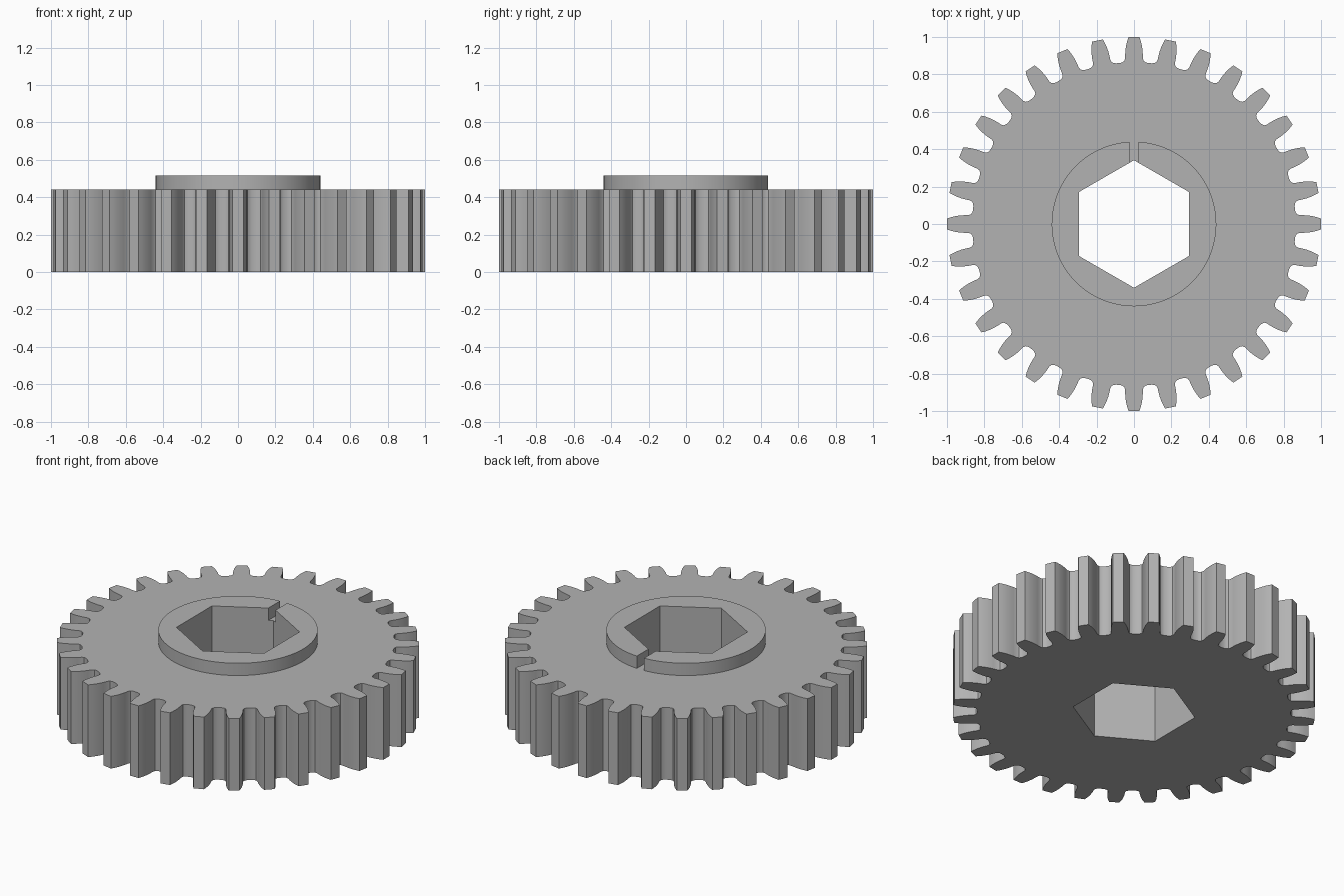
import bpy, bmesh
from math import sin, cos, pi, radians, sqrt, asin
from mathutils import Matrix, Vector

cube = bpy.data.objects.get("Cube")
if cube:
    bpy.data.objects.remove(cube, do_unlink=True)

TEETH = 32
GEAR_TOP, HUB_TOP = 0.44, 0.515
HEX_R, HUB_R, SLOT = 0.341, 0.44, 0.024

grey = bpy.data.materials.new("plain grey")
grey.use_nodes = True
colour = (0.45, 0.45, 0.45, 1)
grey.diffuse_color = colour
grey.node_tree.nodes["Principled BSDF"].inputs["Base Color"].default_value = colour


def plate(name, loops, z0, z1, open_bottom=False):
    """Fill outer and hole loops, then extrude them from z0 to z1."""
    bm = bmesh.new()
    for loop in loops:
        verts = [bm.verts.new((x, y, z0)) for x, y in loop]
        for i, v in enumerate(verts):
            bm.edges.new((verts[i - 1], v))
    bmesh.ops.triangle_fill(bm, edges=bm.edges[:], use_beauty=True)
    base = bm.faces[:]
    grown = bmesh.ops.extrude_face_region(bm, geom=base, use_keep_orig=True)["geom"]
    top = [g for g in grown if isinstance(g, bmesh.types.BMVert)]
    bmesh.ops.translate(bm, vec=(0, 0, z1 - z0), verts=top)
    bmesh.ops.recalc_face_normals(bm, faces=bm.faces[:])
    if open_bottom:
        low = [f for f in bm.faces if all(abs(v.co.z - z0) < 1e-5 for v in f.verts)]
        bmesh.ops.delete(bm, geom=low, context="FACES")
    mesh = bpy.data.meshes.new(name)
    bm.to_mesh(mesh)
    bm.free()
    mesh.materials.append(grey)
    obj = bpy.data.objects.new(name, mesh)
    bpy.context.collection.objects.link(obj)
    bpy.ops.object.select_all(action="DESELECT")
    obj.select_set(True)
    bpy.context.view_layer.objects.active = obj
    bpy.ops.object.shade_smooth_by_angle(angle=radians(25))


# Tooth flank from root to tip: half width, height
flank = [(0.074, 0.861), (0.062, 0.865), (0.052, 0.872), (0.047, 0.885), (0.047, 0.91),
         (0.045, 0.935), (0.041, 0.96), (0.036, 0.98), (0.029, 1.0)]
tooth = [(-x, y) for x, y in flank] + flank[::-1]
outline = []
for i in range(TEETH):
    turn = Matrix.Rotation(-2 * pi * i / TEETH, 2)
    outline += [tuple(turn @ Vector(p)) for p in tooth]

# Hexagonal bore with a corner towards the back
bore = [(HEX_R * sin(i * pi / 3), HEX_R * cos(i * pi / 3)) for i in range(6)]
plate("gear_body", [outline, bore], 0, GEAR_TOP)

# Raised hub ring, split by a narrow slot at the back
start = asin(SLOT / HUB_R)
steps = 96
ring = []
for i in range(steps + 1):
    a = start + (2 * pi - 2 * start) * i / steps
    ring.append((HUB_R * sin(a), HUB_R * cos(a)))
slot_y = HEX_R - SLOT / sqrt(3)
ring += [(-SLOT, slot_y)] + bore[:0:-1] + [(SLOT, slot_y)]
plate("hub_ring", [ring], GEAR_TOP, HUB_TOP, open_bottom=True)
